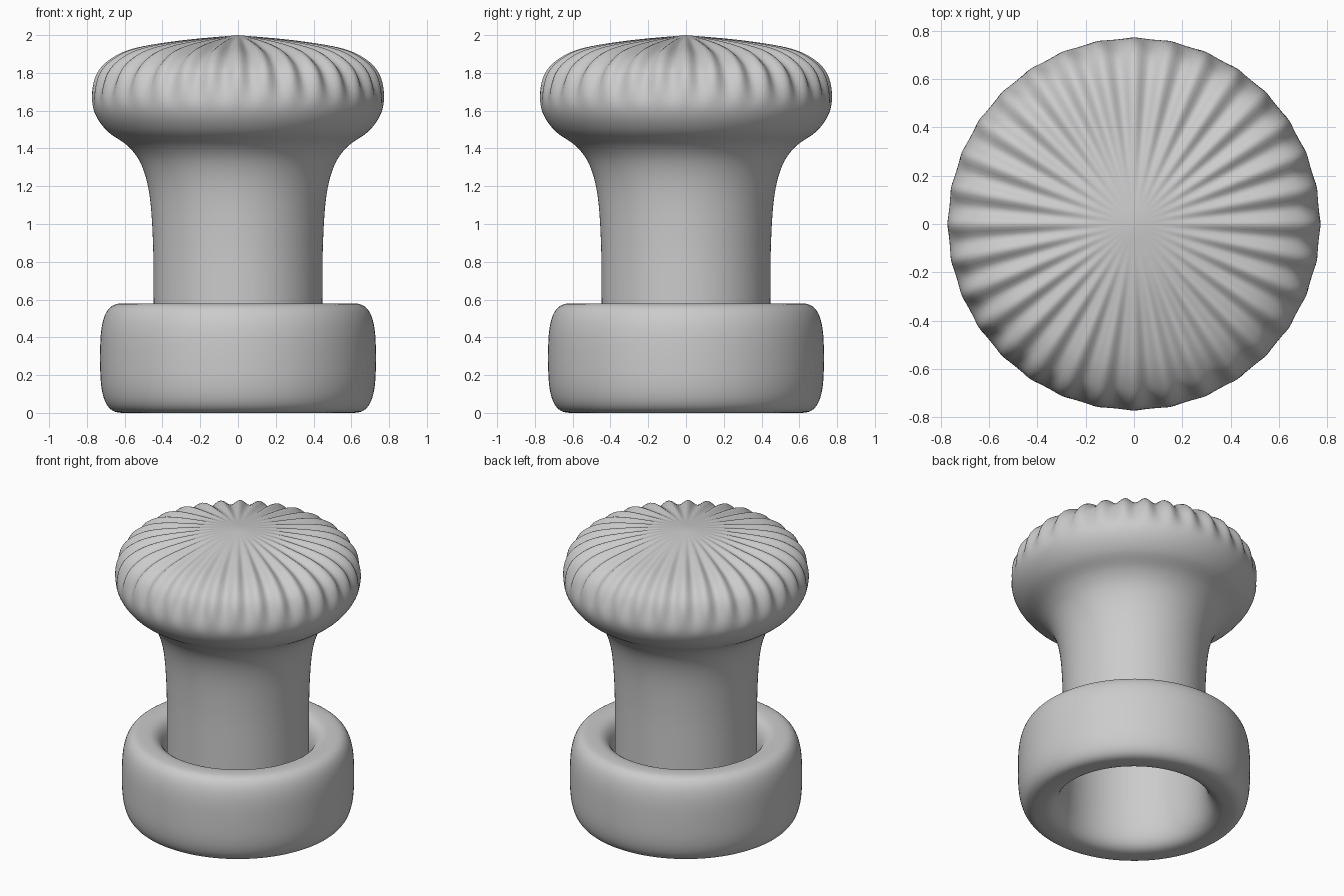
import bpy, bmesh, math
from mathutils import Vector

if "Cube" in bpy.data.objects:
    bpy.data.objects.remove(bpy.data.objects["Cube"])


def spin(name, profile, segs, closed=False, flute=None):
    """Revolve an (r, z) profile about z; flute(i, angle) gives an (r, z) offset."""
    bm = bmesh.new()
    rings = []
    for i, (r, z) in enumerate(profile):
        if r < 1e-5:
            rings.append([bm.verts.new((0, 0, z))] * segs)
            continue
        ring = []
        for k in range(segs):
            a = 2 * math.pi * k / segs
            dr, dz = flute(i, a) if flute else (0, 0)
            ring.append(bm.verts.new(((r + dr) * math.cos(a), (r + dr) * math.sin(a), z + dz)))
        rings.append(ring)
    pairs = list(zip(rings, rings[1:])) + ([(rings[-1], rings[0])] if closed else [])
    for lo, hi in pairs:
        for k in range(segs):
            n = (k + 1) % segs
            quad = list(dict.fromkeys((lo[k], lo[n], hi[n], hi[k])))
            bm.faces.new(quad)
    bmesh.ops.recalc_face_normals(bm, faces=bm.faces)
    mesh = bpy.data.meshes.new(name)
    bm.to_mesh(mesh)
    bm.free()
    mesh.shade_smooth()
    ob = bpy.data.objects.new(name, mesh)
    bpy.context.collection.objects.link(ob)
    return ob


def smooth_path(points, steps):
    """Catmull-Rom curve through the points."""
    p = [Vector(q) for q in points]
    p = [2 * p[0] - p[1]] + p + [2 * p[-1] - p[-2]]
    out = []
    for a, b, c, d in zip(p, p[1:], p[2:], p[3:]):
        for s in range(steps):
            t = s / steps
            out.append(0.5 * (2 * b + (c - a) * t + (2 * a - 5 * b + 4 * c - d) * t * t
                              + (3 * b - a - 3 * c + d) * t ** 3))
    return out + [p[-2]]


# Stem flaring into a mushroom-shaped knob
handle = smooth_path([(0.447, 0.30), (0.447, 0.60), (0.45, 0.90), (0.468, 1.15), (0.51, 1.31),
                      (0.58, 1.41), (0.69, 1.49), (0.755, 1.58), (0.773, 1.68), (0.75, 1.79),
                      (0.68, 1.87), (0.55, 1.93), (0.30, 1.972), (0, 2.0)], 5)
handle[-1] = Vector((0, 2.0))


def ease(t):
    t = min(max(t, 0), 1)
    return t * t * (3 - 2 * t)


# Radial grooves on the upper half of the knob, fading to the centre and rim
def flutes(i, a):
    r, z = handle[i]
    if z < 1.6:
        return 0, 0
    t = (handle[min(i + 1, len(handle) - 1)] - handle[i - 1]).normalized()
    depth = 0.03 * ease((z - 1.6) / 0.2) * ease((r - 0.1) / 0.55)
    d = -depth * (0.5 - 0.5 * math.cos(32 * a))
    return t.y * d, -t.x * d


spin("fluted_knob_and_stem", handle, 256, flute=flutes)

# Thick rounded collar ring at the base
collar = []
for k in range(64):
    a = 2 * math.pi * k / 64
    c, s = math.cos(a), math.sin(a)
    half = 0.13 if c > 0 else 0.15
    collar.append((0.6 + half * math.copysign(abs(c) ** (2 / 3), c),
                   0.29 + 0.29 * math.copysign(abs(s) ** (2 / 3), s)))
spin("base_ring", collar, 128, closed=True)
